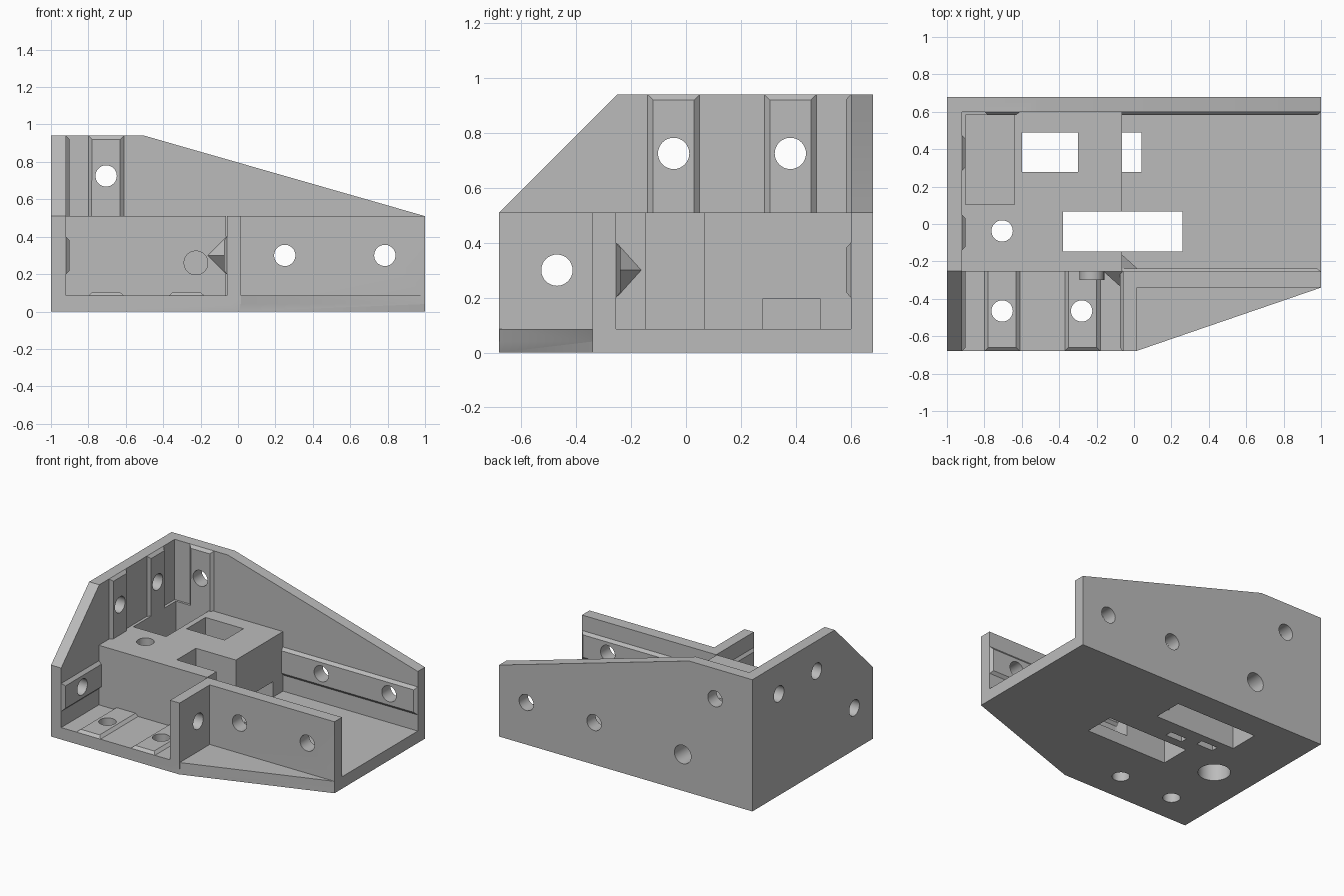
import bpy, bmesh, math
from mathutils import Vector

if "Cube" in bpy.data.objects:
    bpy.data.objects.remove(bpy.data.objects["Cube"])

grey = bpy.data.materials.new("mid grey")
grey.use_nodes = True
colour = (0.5, 0.5, 0.5, 1)
grey.diffuse_color = colour
grey.node_tree.nodes["Principled BSDF"].inputs["Base Color"].default_value = colour


def finish(bm, name):
    bmesh.ops.recalc_face_normals(bm, faces=bm.faces[:])
    mesh = bpy.data.meshes.new(name)
    bm.to_mesh(mesh)
    bm.free()
    mesh.materials.append(grey)
    ob = bpy.data.objects.new(name, mesh)
    bpy.context.scene.collection.objects.link(ob)
    return ob


def box(name, lo, hi, axis=None, side=1, inset=0.02):
    """Box between two corners; one face may be shrunk to make a chamfered pad."""
    lo, hi = Vector(lo), Vector(hi)
    mid = (lo + hi) / 2
    bm = bmesh.new()
    bmesh.ops.create_cube(bm, size=1)
    for v in bm.verts:
        top = axis is not None and v.co[axis] * side > 0
        for i in range(3):
            s = 1 if v.co[i] > 0 else -1
            edge = inset if top and i != axis else 0
            v.co[i] = mid[i] + s * ((hi[i] - lo[i]) / 2 - edge)
    return finish(bm, name)


def slab(name, axis, outline, start, end):
    """Extrude a flat outline along one axis."""
    place = [lambda a, b, c: (c, a, b), lambda a, b, c: (a, c, b), lambda a, b, c: (a, b, c)][axis]
    bm = bmesh.new()
    face = bm.faces.new([bm.verts.new(place(a, b, start)) for a, b in outline])
    ext = bmesh.ops.extrude_face_region(bm, geom=[face])
    shift = Vector(place(0, 0, end - start))
    for v in ext["geom"]:
        if isinstance(v, bmesh.types.BMVert):
            v.co += shift
    return finish(bm, name)


def drill(axis, a, b, start, end, r=0.057):
    ring = [(a + r * math.cos(k * math.tau / 32), b + r * math.sin(k * math.tau / 32)) for k in range(32)]
    return slab("drill", axis, ring, start, end)


def gusset(name, corner, sx, sy):
    """Small wedge in an inside corner, pointed above and below."""
    x, y = corner
    bm = bmesh.new()
    pts = [(x, y, 0.2), (x, y, 0.4), (x + sx * 0.1, y, 0.3), (x, y + sy * 0.09, 0.3),
           (x - sx * 0.01, y - sy * 0.01, 0.3)]
    bmesh.ops.convex_hull(bm, input=[bm.verts.new(p) for p in pts])
    return finish(bm, name)


def combine(body, parts, operation):
    for part in parts:
        mod = body.modifiers.new(operation, 'BOOLEAN')
        mod.operation, mod.solver, mod.object = operation, 'EXACT', part
        bpy.context.view_layer.update()
        mesh = bpy.data.meshes.new_from_object(body.evaluated_get(bpy.context.evaluated_depsgraph_get()))
        body.modifiers.clear()
        body.data = mesh
        bpy.data.objects.remove(part)


# Base plate, walls and central block
body = slab("motor_bracket", 2, [(-1, -.68), (.01, -.68), (1, -.34), (1, .68), (-1, .68)], 0, .085)
parts = [
    slab("back_wall", 1, [(-1, 0), (1, 0), (1, .51), (-.5, .94), (-1, .94)], .6, .68),
    slab("side_wall", 0, [(-.68, 0), (.68, 0), (.68, .94), (-.25, .94), (-.68, .51)], -1, -.92),
    box("front_wall", (-.06, -.34, .04), (1, -.255, .51)),
    box("front_fin", (-.06, -.68, .04), (.015, -.255, .51)),
    box("block", (-.95, -.255, .04), (-.065, .64, .51)),
]

# Chamfered pads around the bolt holes
for y in (-.045, .38):
    parts.append(box("side_pad", (-.92, y - .095, .45), (-.90, y + .095, .94), 0))
for x in (-.705, -.275):
    parts.append(box("floor_pad", (x - .095, -.68, .085), (x + .095, -.2, .103), 2))
parts += [
    box("back_pad", (-.80, .582, .45), (-.61, .6, .94), 1, -1),
    box("low_side_pad", (-.92, -.68, .2), (-.90, -.2, .4), 0),
    box("fin_pad", (-.075, -.68, .2), (-.06, -.25, .4), 0, -1),
    box("rail_pad_back", (-.2, .582, .2), (1, .6, .4), 1, -1),
    box("rail_pad_front", (-.2, -.255, .2), (1, -.238, .4), 1),
    gusset("front_gusset", (-.062, -.255), -1, -1),
    gusset("rear_gusset", (-.065, -.253), 1, 1),
]
combine(body, parts, 'UNION')

# Bolt holes, slots, nut pockets and corner pocket
cuts = [
    box("slot", (-.38, -.148, -.1), (.26, .068, .7)),
    box("window", (-.6, .278, -.1), (-.3, .49, .7)),
    box("tunnel", (-.45, .278, -.1), (.04, .49, .195)),
    box("corner_pocket", (-.9, .105, .087), (-.64, .584, .7)),
    box("nut_slot", (-.29, .13, -.1), (-.16, .18, .33)),
    box("nut_slot", (-.515, .17, -.1), (-.385, .22, .33)),
    drill(2, -.705, -.037, -.1, .6),
    drill(2, -.705, -.037, -.1, .43, .105),
    drill(1, -.225, .26, -.3, -.1, .066),
    drill(1, -.225, .26, 0, .2, .034),
    drill(1, -.45, .26, .4, .75, .066),
    drill(1, -.45, .26, .15, .3, .034),
    drill(1, -.705, .725, .5, .75),
    drill(0, -.47, .3, -1.1, .1),
]
cuts += [drill(0, y, .725, -1.1, -.8) for y in (-.045, .38)]
cuts += [drill(2, x, -.465, -.1, .2) for x in (-.705, -.28)]
for x in (.25, .785):
    cuts.append(drill(1, x, .3, -.45, .75))
combine(body, cuts, 'DIFFERENCE')

bpy.context.view_layer.objects.active = body
body.select_set(True)
bpy.ops.object.shade_smooth_by_angle(angle=math.radians(25))
